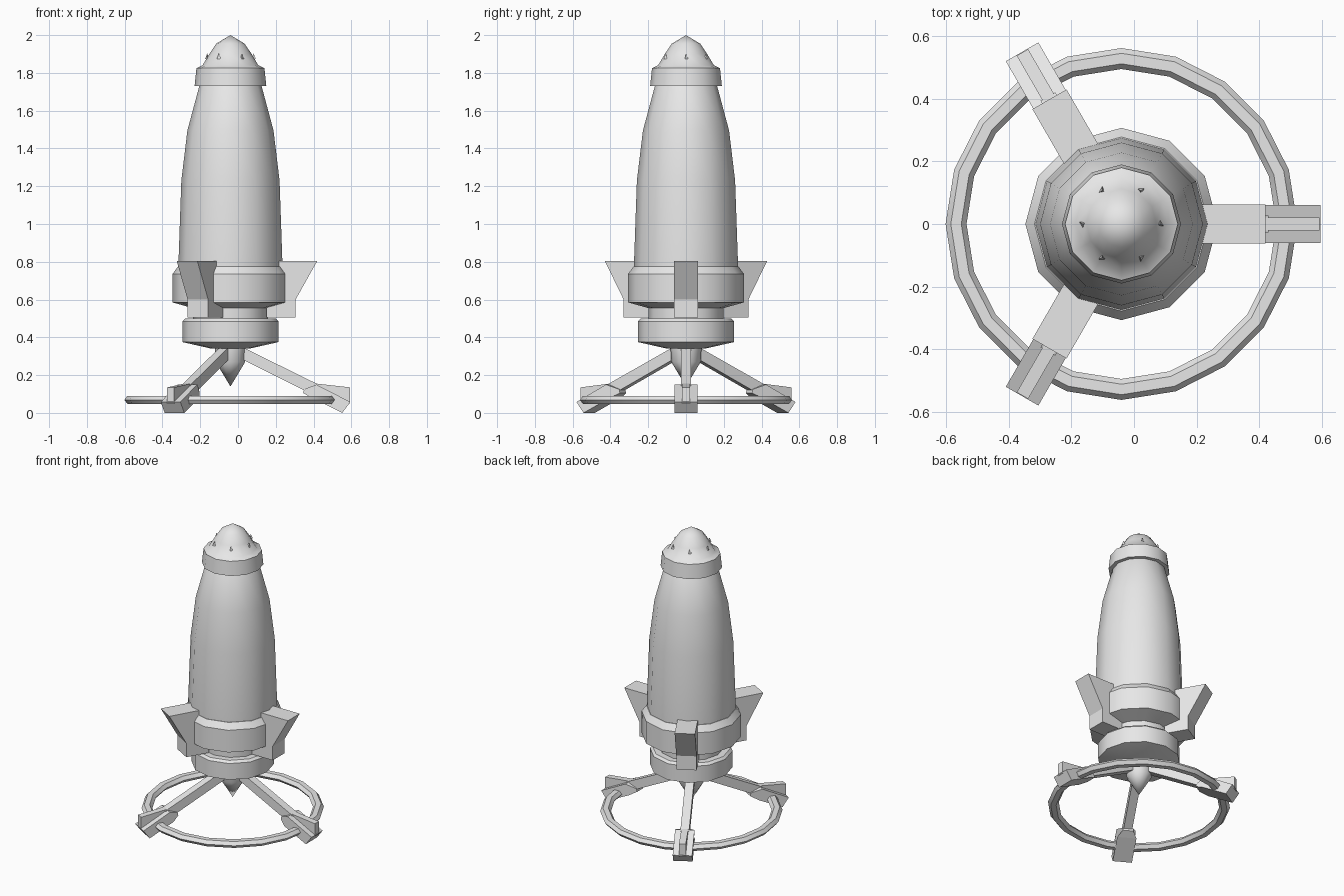
import bpy, bmesh, math
from mathutils import Matrix, Vector

default = bpy.data.objects.get("Cube")
if default:
    bpy.data.objects.remove(default)

AXIS_X = -0.04

grey = bpy.data.materials.new("plain grey")
grey.use_nodes = True
grey.diffuse_color = (0.8, 0.8, 0.8, 1)
grey.node_tree.nodes["Principled BSDF"].inputs["Base Color"].default_value = (0.8, 0.8, 0.8, 1)


def finish(name, bm, angle=0, smooth=True):
    """Turn a bmesh into an object, turned about the rocket's axis."""
    bmesh.ops.recalc_face_normals(bm, faces=bm.faces)
    mesh = bpy.data.meshes.new(name)
    bm.to_mesh(mesh)
    bm.free()
    mesh.materials.append(grey)
    ob = bpy.data.objects.new(name, mesh)
    bpy.context.collection.objects.link(ob)
    ob.location.x = AXIS_X
    ob.rotation_euler.z = math.radians(angle)
    if smooth:
        bpy.ops.object.select_all(action='DESELECT')
        ob.select_set(True)
        bpy.context.view_layer.objects.active = ob
        bpy.ops.object.shade_smooth_by_angle(angle=math.radians(35))
    return ob


def lathe(name, profile, sides=12, closed=False):
    """Spin (radius, height) points around z."""
    bm = bmesh.new()
    verts = [bm.verts.new((r, 0, z)) for r, z in profile]
    edges = [bm.edges.new(p) for p in zip(verts, verts[1:])]
    if closed:
        edges.append(bm.edges.new((verts[-1], verts[0])))
    bmesh.ops.spin(bm, geom=verts + edges, cent=(0, 0, 0), axis=(0, 0, 1),
                   angle=math.tau, steps=sides, use_duplicate=False)
    bmesh.ops.remove_doubles(bm, verts=bm.verts, dist=0.0005)
    return finish(name, bm)


def slab(name, outline, half_width, angle, inner_taper=None):
    """Extrude a side outline (radius, height) across its width."""
    bm = bmesh.new()
    face = bm.faces.new([bm.verts.new((r, -half_width, z)) for r, z in outline])
    out = bmesh.ops.extrude_face_region(bm, geom=[face])
    moved = [v for v in out["geom"] if isinstance(v, bmesh.types.BMVert)]
    bmesh.ops.translate(bm, verts=moved, vec=(0, 2 * half_width, 0))
    if inner_taper:
        limit, factor = inner_taper
        for v in bm.verts:
            if v.co.x < limit:
                v.co.y *= factor
    return finish(name, bm, angle, smooth=False)


# Turned body parts
lathe("nose_cap", [(0, 2.0), (0.075, 1.955), (0.112, 1.90), (0.148, 1.84),
                   (0.18, 1.825), (0.19, 1.73), (0.15, 1.73)])
lathe("hull", [(0.15, 1.75), (0.165, 1.73), (0.228, 1.495), (0.26, 1.23),
               (0.275, 0.80), (0.275, 0.75)])
lathe("collar", [(0.25, 0.775), (0.278, 0.775), (0.307, 0.735),
                 (0.307, 0.585), (0.20, 0.555)])
lathe("neck", [(0.198, 0.59), (0.198, 0.49)])
lathe("lower_drum", [(0.19, 0.50), (0.24, 0.50), (0.255, 0.485),
                     (0.255, 0.375), (0.10, 0.34), (0, 0.34)])
lathe("exhaust_spike", [(0.082, 0.35), (0.078, 0.27), (0, 0.14)])

# Landing ring with a flattened hexagonal section
lathe("landing_ring", [(0.5285 + 0.0335 * math.cos(k * math.pi / 3),
                        0.069 + 0.025 * math.sin(k * math.pi / 3))
                       for k in range(6)], sides=20, closed=True)

# Side fins, struts and feet, three times around
for i, angle in enumerate((0, 120, 240), 1):
    slab(f"side_fin_{i}", [(0.19, 0.805), (0.46, 0.805), (0.345, 0.60),
                           (0.345, 0.505), (0.19, 0.505)], 0.063, angle)
    slab(f"strut_{i}", [(0.04, 0.345), (0.07, 0.345), (0.47, 0.148),
                        (0.45, 0.09), (0.04, 0.295)], 0.027, angle)
    slab(f"foot_pad_{i}", [(0.39, 0.125), (0.455, 0.15), (0.635, 0.058),
                           (0.592, 0.0), (0.43, 0.08), (0.385, 0.105)],
         0.06, angle, inner_taper=(0.4, 0.55))
    slab(f"foot_blade_{i}", [(0.455, 0.155), (0.633, 0.135),
                             (0.633, 0.05), (0.455, 0.14)], 0.021, angle)

# Small pointed studs around the nose
for i in range(6):
    bm = bmesh.new()
    bmesh.ops.create_cone(bm, cap_ends=True, segments=3, radius1=0.013,
                          radius2=0, depth=0.03,
                          matrix=Matrix.Translation(Vector((0.123, 0, 1.888))))
    finish(f"nose_stud_{i + 1}", bm, i * 60, smooth=False)
